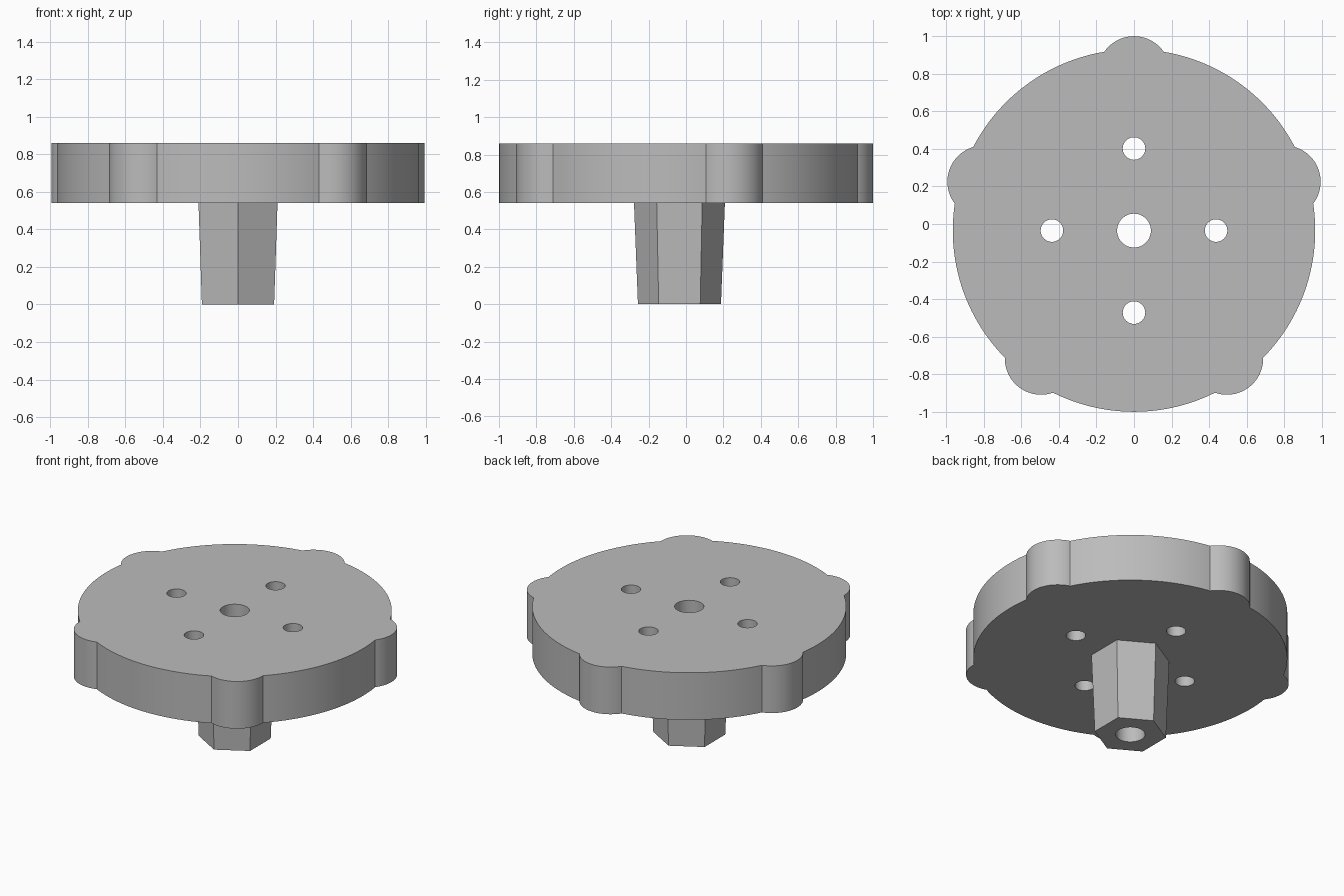
import bpy
import bmesh
from math import sin, cos, pi, radians, atan2, sqrt

CENTRE_Y = -0.035
DISC_R, LOBE_R, LOBE_DIST = 0.965, 0.193, 0.842
PLATE_Z, TOP_Z = 0.54, 0.86

if "Cube" in bpy.data.objects:
    bpy.data.objects.remove(bpy.data.objects["Cube"], do_unlink=True)

grey = bpy.data.materials.new("plain grey")
grey.use_nodes = True
colour = (0.5, 0.5, 0.5, 1)
grey.diffuse_color = colour
grey.node_tree.nodes["Principled BSDF"].inputs["Base Color"].default_value = colour


def arc(cx, cy, r, start, end, steps):
    """Points along an arc, leaving out the end point."""
    angles = [start + (end - start) * i / steps for i in range(steps)]
    return [(cx + r * cos(a), cy + r * sin(a)) for a in angles]


def prism(bm, bottom, top, z0, z1):
    """Closed solid between two matching outlines."""
    lower = [bm.verts.new((x, y, z0)) for x, y in bottom]
    upper = [bm.verts.new((x, y, z1)) for x, y in top]
    bm.faces.new(lower[::-1])
    bm.faces.new(upper)
    n = len(lower)
    for i in range(n):
        j = (i + 1) % n
        bm.faces.new((lower[i], lower[j], upper[j], upper[i]))


def make_object(name, bm):
    mesh = bpy.data.meshes.new(name)
    bm.to_mesh(mesh)
    bm.free()
    mesh.materials.append(grey)
    obj = bpy.data.objects.new(name, mesh)
    bpy.context.collection.objects.link(obj)
    return obj


# Plate outline: disc arcs alternating with five rounded lobes
along = (DISC_R**2 - LOBE_R**2 + LOBE_DIST**2) / (2 * LOBE_DIST)
half_chord = sqrt(DISC_R**2 - along**2)
disc_half = atan2(half_chord, along)
lobe_half = atan2(half_chord, along - LOBE_DIST)
pitch = 2 * pi / 5
outline = []
for k in range(5):
    a = pi / 2 + k * pitch
    outline += arc(LOBE_DIST * cos(a), CENTRE_Y + LOBE_DIST * sin(a), LOBE_R,
                   a - lobe_half, a + lobe_half, 24)
    outline += arc(0, CENTRE_Y, DISC_R, a + disc_half, a + pitch - disc_half, 32)
bm = bmesh.new()
prism(bm, outline, outline, PLATE_Z, TOP_Z)
plate = make_object("lobed_plate", bm)

# Tapered hexagonal stem
bm = bmesh.new()
hexagons = [arc(0, CENTRE_Y, r, pi / 2, pi * 2.5, 6) for r in (0.222, 0.243)]
prism(bm, *hexagons, 0, PLATE_Z)
stem = make_object("hexagonal_stem", bm)

# Through holes: a central bore and four around it
bm = bmesh.new()
holes = [(0, 0, 0.09)]
holes += [(0.437 * cos(k * pi / 2), 0.437 * sin(k * pi / 2), 0.06) for k in range(4)]
for x, y, r in holes:
    ring = arc(x, y + CENTRE_Y, r, 0, 2 * pi, 48)
    prism(bm, ring, ring, -0.1, TOP_Z + 0.1)
cutter = make_object("hole_cutter", bm)
cutter.hide_render = True

for obj in (plate, stem):
    mod = obj.modifiers.new("holes", "BOOLEAN")
    mod.operation = "DIFFERENCE"
    mod.solver = "EXACT"
    mod.object = cutter
    bpy.ops.object.select_all(action="DESELECT")
    obj.select_set(True)
    bpy.context.view_layer.objects.active = obj
    bpy.ops.object.modifier_apply(modifier=mod.name)
    bpy.ops.object.shade_smooth_by_angle(angle=radians(25))

bpy.data.objects.remove(cutter, do_unlink=True)
